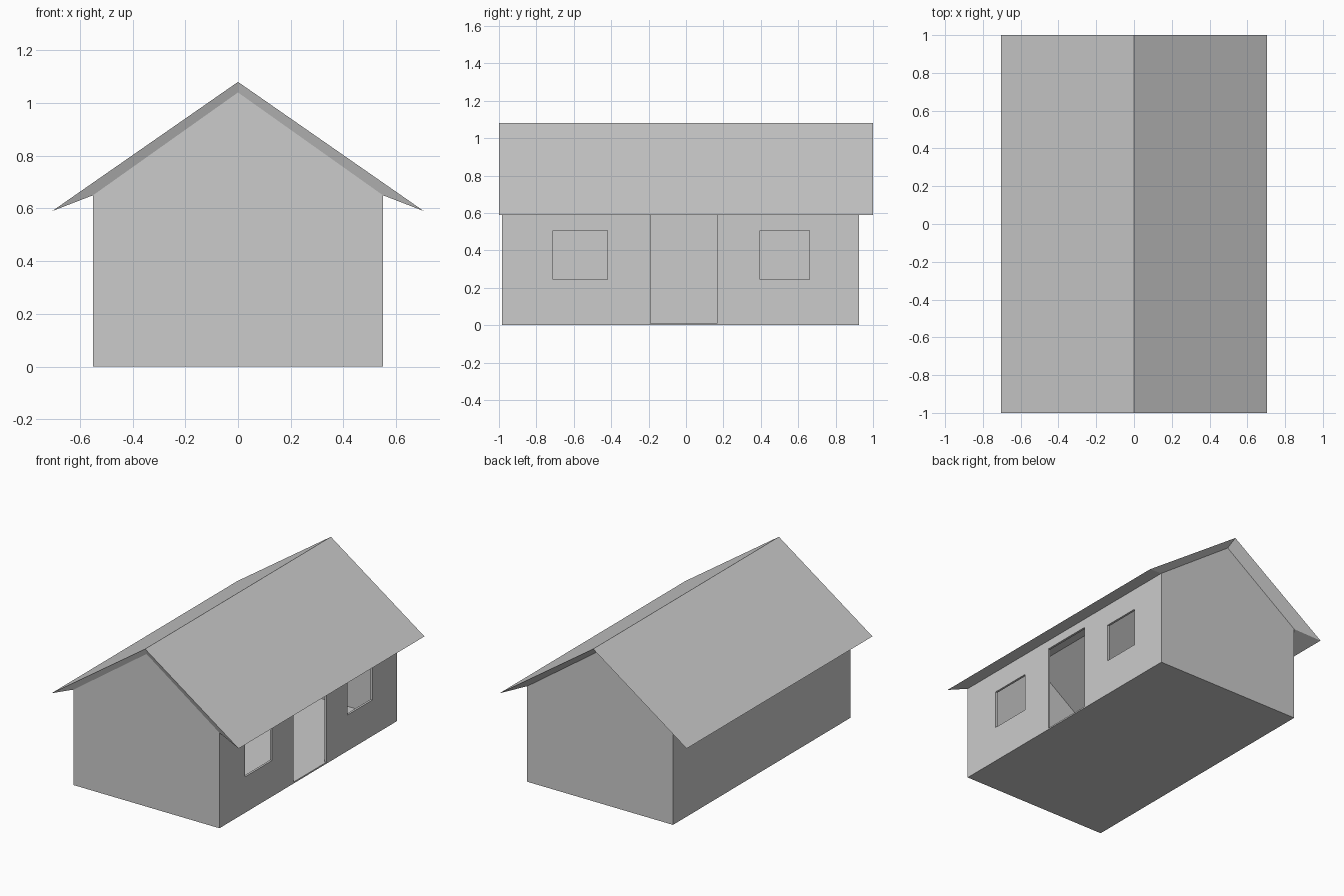
import bpy
import bmesh

cube = bpy.data.objects.get("Cube")
if cube:
    bpy.data.objects.remove(cube, do_unlink=True)

grey = bpy.data.materials.new("plain_grey")
grey.use_nodes = True
GREY = (0.6, 0.6, 0.6, 1)
grey.diffuse_color = GREY
grey.node_tree.nodes["Principled BSDF"].inputs["Base Color"].default_value = GREY

FRONT, BACK = -0.985, 0.925      # outer faces of the gable walls
HALF, EAVE, RIDGE = 0.55, 0.65, 1.04
WALL = 0.015
FLOOR = 0.01
PITCH = (RIDGE - EAVE) / HALF


def finish(name, bm):
    bmesh.ops.recalc_face_normals(bm, faces=bm.faces)
    mesh = bpy.data.meshes.new(name)
    bm.to_mesh(mesh)
    bm.free()
    mesh.materials.append(grey)
    obj = bpy.data.objects.new(name, mesh)
    bpy.context.collection.objects.link(obj)
    return obj


def prism(name, profile, y0, y1):
    """Extrude an x-z profile along y."""
    bm = bmesh.new()
    face = bm.faces.new([bm.verts.new((x, y0, z)) for x, z in profile])
    ext = bmesh.ops.extrude_face_region(bm, geom=[face])["geom"]
    verts = [v for v in ext if isinstance(v, bmesh.types.BMVert)]
    bmesh.ops.translate(bm, verts=verts, vec=(0, y1 - y0, 0))
    return finish(name, bm)


def gable(half, base, eave, ridge):
    return [(-half, base), (half, base), (half, eave), (0, ridge), (-half, eave)]


def cut(target, cutter):
    cutter.hide_render = True
    mod = target.modifiers.new("cut", "BOOLEAN")
    mod.operation = "DIFFERENCE"
    mod.solver = "EXACT"
    mod.object = cutter
    bpy.context.view_layer.objects.active = target
    bpy.ops.object.modifier_apply(modifier=mod.name)
    bpy.data.objects.remove(cutter, do_unlink=True)


# House body, hollowed to thin walls, floor and sloped ceiling
body = prism("house_walls", gable(HALF, 0, EAVE, RIDGE), FRONT, BACK)
inner_half = HALF - WALL
inner_ridge = RIDGE - WALL * (1 + PITCH ** 2) ** 0.5
room = gable(inner_half, FLOOR, inner_ridge - PITCH * inner_half, inner_ridge)
cut(body, prism("room_cutter", room, FRONT + WALL, BACK - WALL))

# Two windows and a doorway through the +x wall: y range, z range
for y0, y1, z0, z1 in [(-0.71, -0.42, 0.245, 0.505),
                       (0.395, 0.66, 0.245, 0.505),
                       (-0.19, 0.165, FLOOR, 0.59)]:
    box = [(0.4, z0), (0.7, z0), (0.7, z1), (0.4, z1)]
    cut(body, prism("opening_cutter", box, y0, y1))

# Roof slopes, with soffits tapering from the roof edge in to the walls
bm = bmesh.new()
rows = []
for section, ys in [(((-0.705, 0.59), (0, 1.08), (0.705, 0.59)), (-1, 1)),
                    (((-HALF, EAVE), (0, RIDGE), (HALF, EAVE)), (FRONT, BACK))]:
    rows.append([[bm.verts.new((x, y, z)) for x, z in section] for y in ys])
outer, inner = rows
for i in range(2):
    bm.faces.new((outer[0][i], outer[0][i + 1], outer[1][i + 1], outer[1][i]))
    for end in range(2):
        bm.faces.new((outer[end][i], outer[end][i + 1],
                      inner[end][i + 1], inner[end][i]))
for side in (0, 2):
    bm.faces.new((outer[0][side], outer[1][side], inner[1][side], inner[0][side]))
finish("roof", bm)
